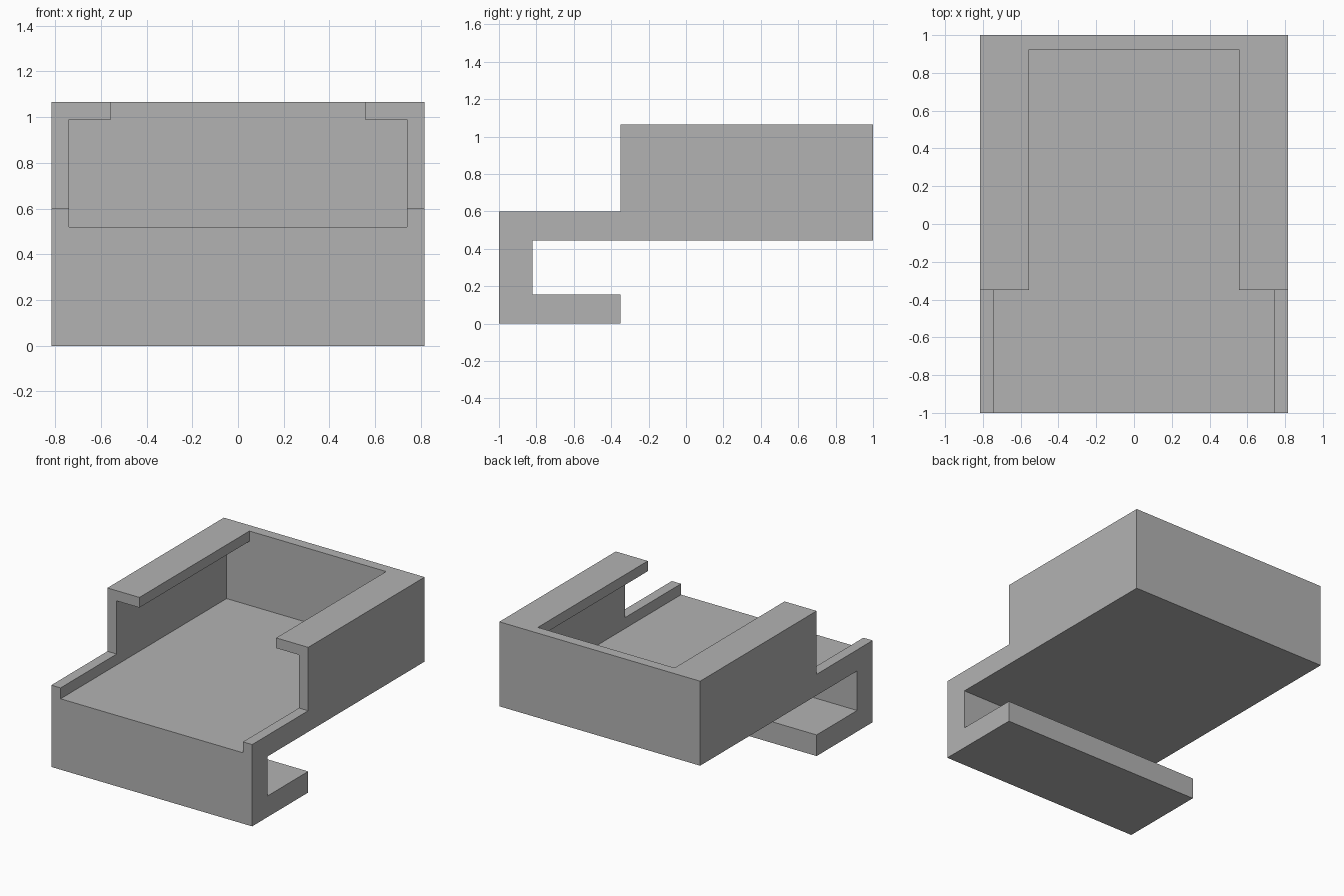
import bpy
import bmesh
from mathutils import Vector

cube = bpy.data.objects.get("Cube")
if cube:
    bpy.data.objects.remove(cube, do_unlink=True)

grey = bpy.data.materials.new("plain grey")
grey.use_nodes = True
colour = (0.45, 0.45, 0.45, 1)
grey.diffuse_color = colour
grey.node_tree.nodes["Principled BSDF"].inputs["Base Color"].default_value = colour


def prism(name, points, direction):
    """Extrude a closed outline of 3D points along a direction."""
    bm = bmesh.new()
    face = bm.faces.new([bm.verts.new(p) for p in points])
    result = bmesh.ops.extrude_face_region(bm, geom=[face], use_keep_orig=True)
    moved = [v for v in result["geom"] if isinstance(v, bmesh.types.BMVert)]
    bmesh.ops.translate(bm, verts=moved, vec=Vector(direction))
    bmesh.ops.recalc_face_normals(bm, faces=bm.faces)
    mesh = bpy.data.meshes.new(name)
    bm.to_mesh(mesh)
    bm.free()
    mesh.materials.append(grey)
    obj = bpy.data.objects.new(name, mesh)
    bpy.context.collection.objects.link(obj)
    return obj


half_width = 0.815
step = -0.35        # front end of the tall walls and back end of the clip
base, floor, top = 0.445, 0.52, 1.065

# Side outline: stepped tray with a hooked clip below the front
outline = [(-1, 0), (step, 0), (step, 0.155), (-0.82, 0.155), (-0.82, base),
           (1, base), (1, top), (step, top), (step, 0.6), (-1, 0.6)]
tray = prism("tray_with_clip", [(-half_width, y, z) for y, z in outline],
             (2 * half_width, 0, 0))

# Channel outline: wide slot under two overhanging rails, open at the front
half = [(0.74, floor), (0.74, 0.99), (0.555, 0.99), (0.555, top + 0.1)]
slot = half + [(-x, z) for x, z in reversed(half)]
cutter = prism("channel_cutter", [(x, -1.1, z) for x, z in slot],
               (0, 1.1 + 0.925, 0))
cutter.hide_render = True
cutter.hide_viewport = True
cutter.display_type = 'WIRE'

cut = tray.modifiers.new("channel", 'BOOLEAN')
cut.operation = 'DIFFERENCE'
cut.solver = 'EXACT'
cut.object = cutter
